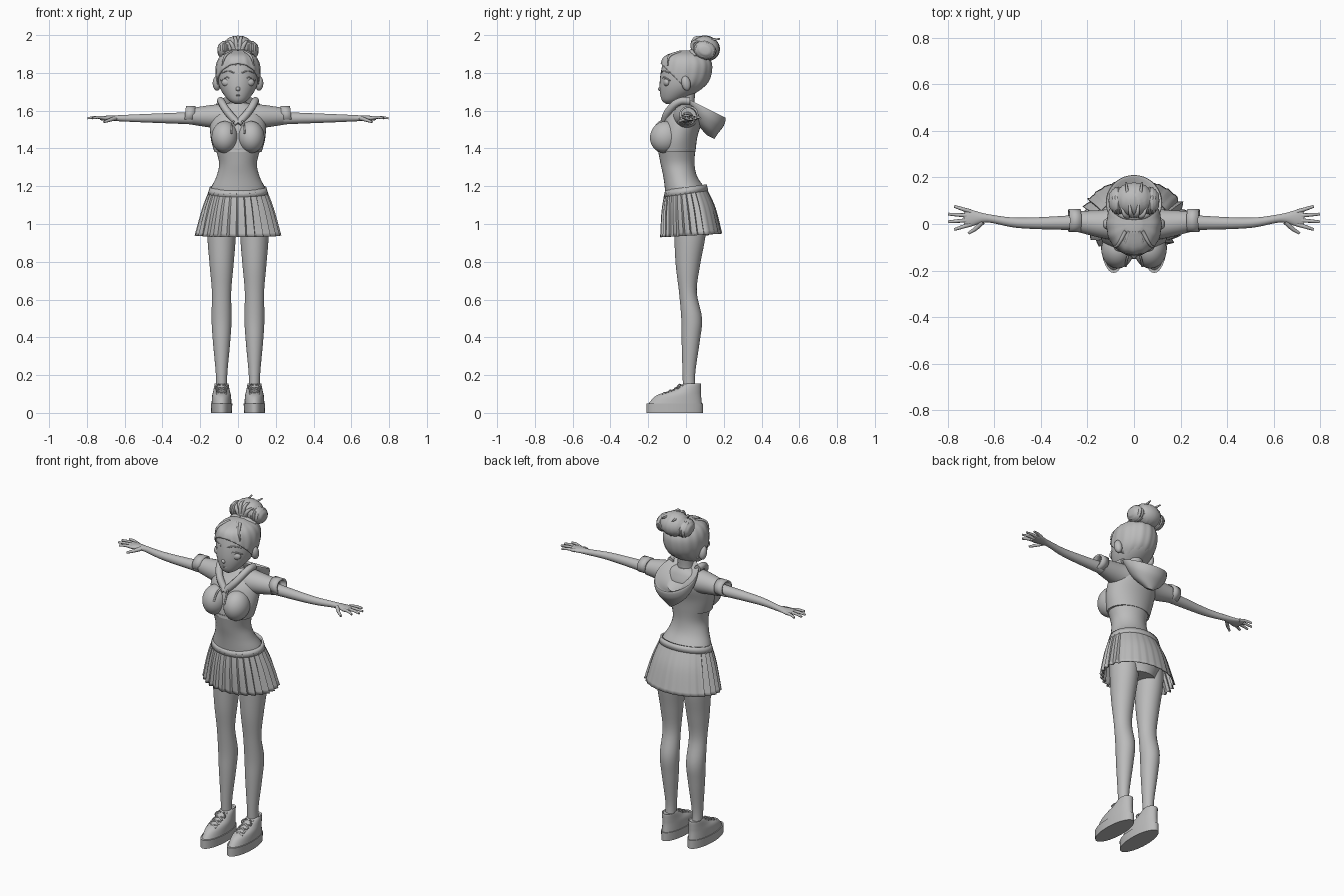
import bpy, bmesh
from math import sin, cos, pi, radians
from mathutils import Vector, Matrix

default_cube = bpy.data.objects.get("Cube")
if default_cube:
    bpy.data.objects.remove(default_cube)

shade = (.5, .5, .5, 1)
grey = bpy.data.materials.new("plain grey")
grey.use_nodes = True
grey.diffuse_color = shade
grey.node_tree.nodes["Principled BSDF"].inputs["Base Color"].default_value = shade


def finish(name, mesh, mirror=False, thickness=0):
    """Place a mesh in the scene, shade it smooth and add its modifiers."""
    part = bpy.data.objects.new(name, mesh)
    bpy.context.collection.objects.link(part)
    mesh.materials.clear()
    mesh.materials.append(grey)
    bpy.ops.object.select_all(action='DESELECT')
    part.select_set(True)
    bpy.context.view_layer.objects.active = part
    bpy.ops.object.shade_smooth_by_angle(angle=radians(40))
    if thickness:
        part.modifiers.new("Thickness", 'SOLIDIFY').thickness = thickness
    if mirror:
        part.modifiers.new("Mirror", 'MIRROR')


def mesh_from(bm, name):
    bmesh.ops.recalc_face_normals(bm, faces=bm.faces)
    mesh = bpy.data.meshes.new(name)
    bm.to_mesh(mesh)
    bm.free()
    return mesh


def smooth_rings(rings, steps):
    """Catmull-Rom interpolation; a ring with one radius is round."""
    keys = [Vector(r if len(r) == 4 else r + r[-1:]) for r in rings]
    padded = [keys[0]] + keys + [keys[-1]]
    result = []
    for a, b, c, d in zip(padded, padded[1:], padded[2:], padded[3:]):
        for step in range(steps):
            t = step / steps
            bend = 2 * a - 5 * b + 4 * c - d + t * (3 * (b - c) + d - a)
            result.append(b + t / 2 * (c - a + t * bend))
    return result + [keys[-1]]


def loft(name, rings, along='Z', offset=0, tilt=0, mirror=False, sides=36, steps=5,
         caps=True, shape=None, cut=None, thickness=0):
    """Skin rings of (position, centre, width, depth) along an axis."""
    bm = bmesh.new()
    sections = smooth_rings(rings, steps)
    loops = []
    for index, (position, centre, width, depth) in enumerate(sections):
        loop = []
        for side in range(sides):
            angle = 2 * pi * side / sides
            swell = shape(angle, side, index / len(sections)) if shape else 1
            u, v = width * swell * cos(angle), depth * swell * sin(angle)
            if along == 'Z':
                point = (offset + u, centre + v, position + tilt * v)
            else:
                point = (position + tilt * v, centre + u, offset + v)
            loop.append(bm.verts.new(point))
        loops.append(loop)
    for low, high in zip(loops, loops[1:]):
        for side in range(sides):
            bm.faces.new((low[side - 1], low[side], high[side], high[side - 1]))
    if caps:
        bm.faces.new(loops[0])
        bm.faces.new(loops[-1])
    if cut:
        everything = bm.verts[:] + bm.edges[:] + bm.faces[:]
        bmesh.ops.bisect_plane(bm, geom=everything, plane_co=cut[0], plane_no=cut[1], clear_inner=True)
    finish(name, mesh_from(bm, name), mirror, thickness)


def ball(name, centre, radii, mirror=False, lean=0, ridge=0):
    """Ellipsoid, leaning about x, with optional strand ridges."""
    bm = bmesh.new()
    bmesh.ops.create_uvsphere(bm, u_segments=40, v_segments=20, radius=1)
    for vert in bm.verts:
        vert.co *= 1 + ridge * cos(vert.co.x * 22)
    placing = Matrix.Translation(centre) @ Matrix.Rotation(lean, 4, 'X') @ Matrix.Diagonal((*radii, 1))
    bm.transform(placing)
    finish(name, mesh_from(bm, name), mirror)


def tube(name, points, radius, mirror=False, taper=1):
    """Round cord through points, narrowing to the taper at its end."""
    curve = bpy.data.curves.new(name, 'CURVE')
    curve.dimensions = '3D'
    curve.bevel_depth, curve.bevel_resolution = radius, 3
    curve.use_fill_caps = True
    spline = curve.splines.new('BEZIER')
    spline.bezier_points.add(len(points) - 1)
    for index, (knot, point) in enumerate(zip(spline.bezier_points, points)):
        knot.co = point
        knot.handle_left_type = knot.handle_right_type = 'AUTO'
        knot.radius = 1 + (taper - 1) * index / (len(points) - 1)
    path = bpy.data.objects.new(name + " path", curve)
    bpy.context.collection.objects.link(path)
    evaluated = path.evaluated_get(bpy.context.evaluated_depsgraph_get())
    mesh = bpy.data.meshes.new_from_object(evaluated)
    bpy.data.objects.remove(path)
    finish(name, mesh, mirror)


# Body: bare waist and hips, cropped top, bust and neck
loft("waist_and_hips", [(.94, .02, .1), (1.06, .02, .16, .12), (1.17, 0, .15, .11),
                        (1.25, -.03, .115, .09), (1.32, -.045, .1, .09), (1.4, -.05, .12, .1)])
loft("cropped_top", [(1.38, -.05, .125, .1), (1.46, -.04, .145, .1), (1.55, -.015, .145, .1),
                     (1.61, 0, .11, .07), (1.64, 0, .05)])
ball("bust", (.07, -.11, 1.46), (.07, .08, .085), mirror=True, lean=-.35)
loft("neck", [(1.58, 0, .06), (1.64, 0, .045), (1.74, .01, .045)])

# Hood: pouch hanging behind, collar and drawstrings in front
loft("hood", [(1.46, .13, .02), (1.51, .11, .08, .06), (1.57, .1, .115, .1), (1.62, .09, .12),
              (1.61, .09, .1), (1.56, .1, .04)], tilt=-.5)
tube("collar", [(.09, .02, 1.65), (.09, -.03, 1.65), (.06, -.09, 1.6), (0, -.12, 1.53)], .02, mirror=True)
tube("drawstring", [(.02, -.12, 1.55), (.03, -.15, 1.53), (.035, -.18, 1.48)], .005, mirror=True)

# Sleeves, cuffs, arms and hands
arm_height = 1.56
loft("sleeve", [(.08, 0, .07, .065), (.14, 0, .06), (.24, .01, .045)], 'X', arm_height + .01, mirror=True)
loft("cuff", [(.23, .015, .05, .045), (.28, .015, .05, .045)], 'X', arm_height + .02, tilt=-.1,
     mirror=True, steps=1, caps=False, thickness=.01)
loft("arm", [(.2, .01, .035), (.3, .005, .03), (.5, .005, .022), (.63, .025, .018, .016),
             (.7, .025, .036, .013), (.73, .025, .034, .01)], 'X', arm_height, mirror=True)
for number, finger in enumerate(("index", "middle", "ring", "little")):
    spread = number - 1.5
    base = Vector((.7, .026 + .018 * spread, arm_height))
    tip = Vector((.8 - .013 * spread ** 2, .026 + .033 * spread, arm_height))
    knuckle = (base + tip) / 2 + Vector((0, 0, .005))
    tube(finger + "_finger", [base, knuckle, tip], .01, mirror=True, taper=.6)
tube("thumb", [(.65, .01, arm_height), (.68, -.02, 1.55), (.71, -.04, 1.54)], .012, mirror=True, taper=.5)


# Skirt: sharp pleats that open toward the hem and soften at the back
def pleats(angle, side, rise):
    depth = .09 - .06 * rise
    fold = side % 5 / 4 - .5
    return 1 + depth * fold * (1 if sin(angle) < .5 else .25)


loft("pleated_skirt", [(.94, .03, .22, .16), (1.08, .015, .185, .14), (1.18, 0, .15, .11)],
     tilt=.06, sides=140, caps=False, shape=pleats, thickness=.005)
loft("waistband", [(1.16, 0, .16, .118), (1.195, 0, .15, .11)], tilt=.14, steps=1, caps=False, thickness=.01)

# Legs
loft("leg", [(.1, .02, .03, .035), (.2, .015, .03, .033), (.38, .025, .046, .048), (.5, .03, .053, .055),
             (.64, .01, .051, .047), (.78, .01, .063, .064), (.93, .02, .075, .082), (1.04, .02, .075, .085)],
     offset=.087, mirror=True)

# Laced shoes
foot = .087
loft("shoe_sole", [(0, -.06, .055, .15), (.05, -.06, .057, .15)], offset=foot, mirror=True, steps=1)
loft("shoe_upper", [(.04, -.06, .053, .145), (.09, -.04, .05, .12), (.12, 0, .043, .08),
                    (.155, .035, .036, .045), (.15, .035, .03, .035)], offset=foot, mirror=True)
for row in range(4):
    y, z = -.125 + .03 * row, .1 + .0125 * row
    for side in (-.028, .028):
        tube("shoe_lace", [(foot - side, y, z - .005), (foot, y + .01, z + .006),
                           (foot + side, y + .02, z + .005)], .0045, mirror=True)
for side in (-1, 1):
    tube("lace_bow", [(foot, -.02, .14), (foot + side * .02, -.035, .15), (foot + side * .03, -.045, .13),
                      (foot, -.02, .14)], .004, mirror=True)

# Head, face and ears
skull = [(1.635, -.09, .015), (1.66, -.07, .055, .06), (1.73, -.02, .1, .12), (1.82, 0, .11, .13),
         (1.88, 0, .085, .105), (1.91, 0, .025)]
loft("head", skull)
ball("eye", (.052, -.1, 1.75), (.035, .02, .024), mirror=True)
tube("upper_eyelid", [(.02, -.12, 1.75), (.05, -.12, 1.775), (.09, -.085, 1.76)], .004, mirror=True)
tube("eyebrow", [(.02, -.13, 1.8), (.05, -.12, 1.81), (.085, -.09, 1.8)], .004, mirror=True, taper=.6)
ball("nose", (0, -.135, 1.715), (.012, .013, .012))
ball("upper_lip", (0, -.125, 1.682), (.024, .012, .006))
ball("lower_lip", (0, -.12, 1.672), (.02, .013, .007))
ball("ear", (.112, 0, 1.745), (.022, .024, .04), mirror=True, lean=.2)

# Swept-up hair, cut along a sloping hairline
cap_rings = [(z + .008, centre, *(radius + .008 for radius in radii)) for z, centre, *radii in skull]
loft("hair", cap_rings, sides=96, shape=lambda angle, side, rise: 1 + .01 * cos(16 * angle),
     cut=((0, -.12, 1.835), (0, 1, 1)), thickness=.008)
for x in (.01, .04, .07):
    tube("front_strand", [(x / 2, -.03, 1.91), (x, -.09, 1.885), (x * 1.2, -.128 + x * .45, 1.84)],
         .009, mirror=True, taper=.4)

# Bun with side lobes, tie and loose strands
ball("bun", (0, .105, 1.93), (.085, .074, .066), lean=-.3, ridge=.02)
ball("bun_lobe", (.068, .1, 1.92), (.042, .06, .048), mirror=True, lean=-.3, ridge=.03)
tube("hair_tie", [(.075, .055, 1.885), (.04, .035, 1.905), (0, .03, 1.91)], .016, mirror=True)
for x, y, top in ((.02, .06, 1.98), (.055, .05, 1.96), (.035, .15, 1.97)):
    tube("bun_strand", [(x / 3, .04, 1.92), (x * .7, y * .75, top), (x, y + .03, top + .01)],
         .014, mirror=True, taper=.3)
